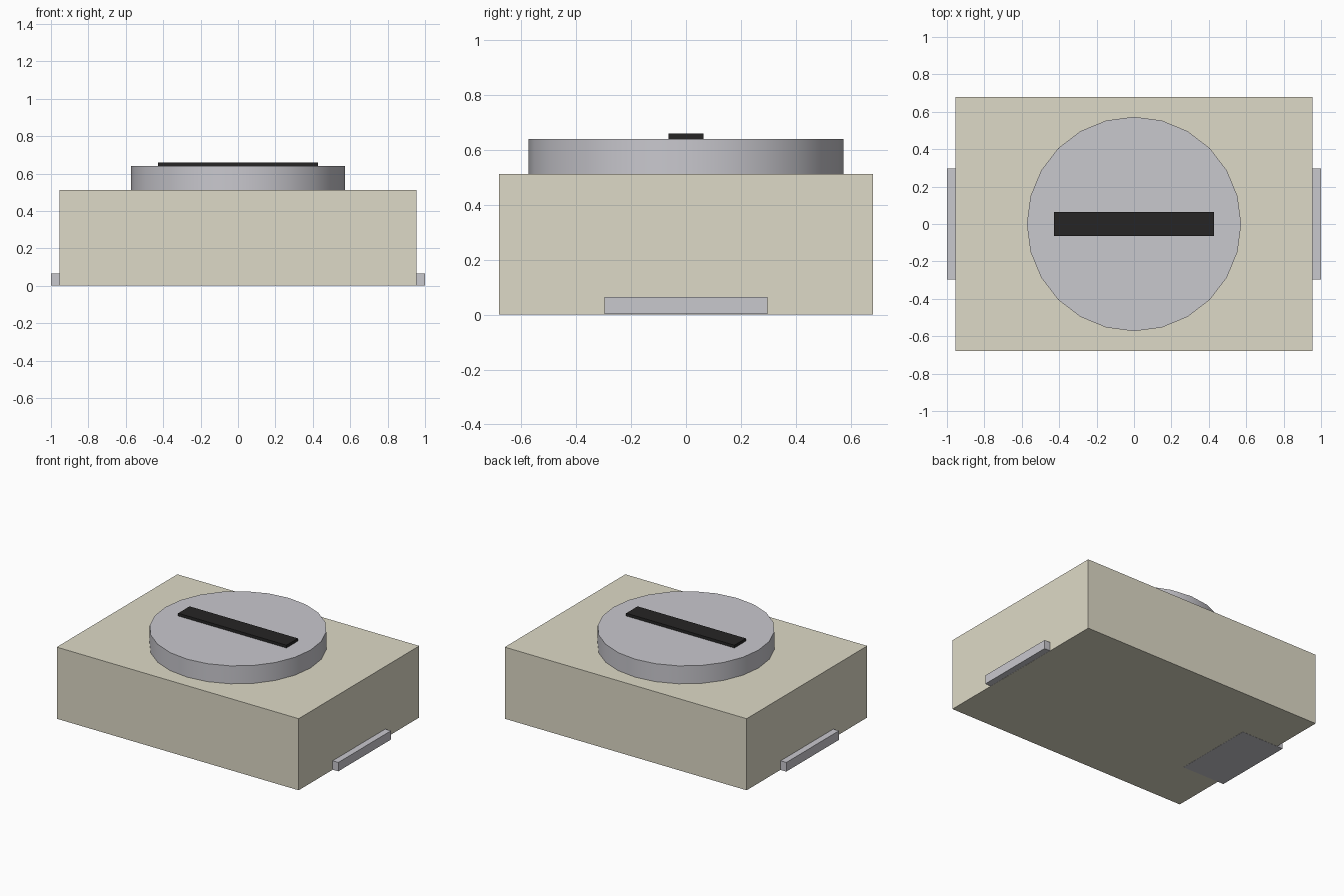
import bpy
import math

cube = bpy.data.objects.get("Cube")
if cube:
    bpy.data.objects.remove(cube, do_unlink=True)


def material(name, srgb):
    # Convert display values (0-255) to linear
    linear = [((c / 255 + 0.055) / 1.055) ** 2.4 for c in srgb] + [1.0]
    mat = bpy.data.materials.new(name)
    mat.use_nodes = True
    mat.diffuse_color = linear
    mat.node_tree.nodes["Principled BSDF"].inputs["Base Color"].default_value = linear
    return mat


def box(name, low, high, mat):
    center = [(a + b) / 2 for a, b in zip(low, high)]
    bpy.ops.mesh.primitive_cube_add(size=1, location=center)
    ob = bpy.context.object
    ob.name = name
    ob.scale = [b - a for a, b in zip(low, high)]
    bpy.ops.object.transform_apply(location=False, rotation=False, scale=True)
    ob.data.materials.append(mat)
    return ob


cream = material("cream_plastic", (222, 218, 199))
metal = material("grey_metal", (201, 200, 206))
black = material("black_slot", (38, 37, 37))

# Housing block
box("housing", (-0.955, -0.68, 0.001), (0.955, 0.68, 0.512), cream)

# Round rotor with smooth sides
bpy.ops.mesh.primitive_cylinder_add(vertices=24, radius=0.573, depth=0.14,
                                    location=(0, 0, 0.57))
rotor = bpy.context.object
rotor.name = "rotor"
rotor.data.materials.append(metal)
bpy.ops.object.shade_smooth_by_angle(angle=math.radians(30))

# Screwdriver slot bar
box("slot_bar", (-0.427, -0.064, 0.63), (0.427, 0.064, 0.66), black)

# Solder terminals: the right one runs on under the housing
box("left_terminal", (0.94, -0.297, 0.002), (1, 0.297, 0.065), metal)
box("right_terminal", (-1, -0.297, 0), (-0.665, 0.297, 0.065), metal)
